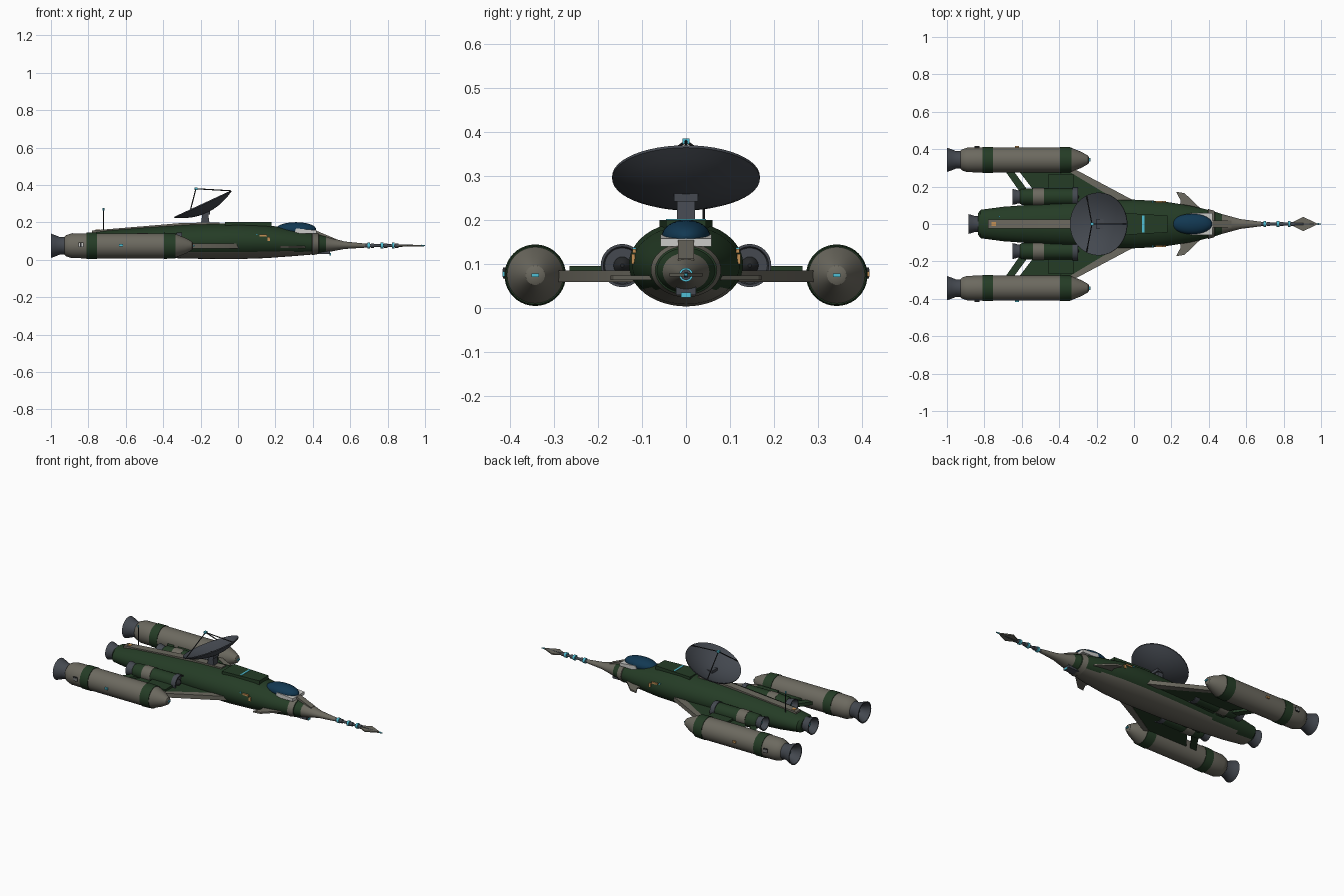
import bpy, bmesh, math
from mathutils import Vector, Matrix

if "Cube" in bpy.data.objects:
    bpy.data.objects.remove(bpy.data.objects["Cube"])

def material(name, r, g, b):
    m = bpy.data.materials.new(name)
    m.diffuse_color = (r, g, b, 1)
    m.use_nodes = True
    m.node_tree.nodes["Principled BSDF"].inputs["Base Color"].default_value = m.diffuse_color
    return m

GREEN = material("dark_green", .018, .045, .019)
GREY = material("warm_grey", .15, .142, .115)
STEEL = material("blue_steel", .058, .066, .08)
GLASS = material("canopy_blue", .006, .04, .085)
CYAN = material("cyan_light", .08, .52, .66)
ORANGE = material("orange_marker", .55, .28, .09)
PALE = material("pale_grey", .6, .6, .58)
DARK = material("dark_metal", .02, .022, .024)

def finish(bm, name, mats, rule=None, angle=30):
    bmesh.ops.recalc_face_normals(bm, faces=bm.faces)
    for f in bm.faces:
        f.smooth = True
        if rule:
            f.material_index = rule(f.calc_center_median())
    me = bpy.data.meshes.new(name)
    bm.to_mesh(me)
    bm.free()
    for m in mats:
        me.materials.append(m)
    me.set_sharp_from_angle(angle=math.radians(angle))
    ob = bpy.data.objects.new(name, me)
    bpy.context.collection.objects.link(ob)
    return ob

def loft(name, rows, mats, y=0, z=0, rule=None, n=32, mtx=None):
    """Skin elliptical rings (x, ry[, rz, cz]) along x."""
    bm = bmesh.new()
    rings = []
    for row in rows:
        x, ry = row[:2]
        rz, cz = row[2:] if len(row) == 4 else (ry, z)
        rings.append([bm.verts.new((x, y + ry * math.cos(2 * math.pi * i / n),
                                    cz + rz * math.sin(2 * math.pi * i / n))) for i in range(n)])
    for a, b in zip(rings, rings[1:]):
        for i in range(n):
            bm.faces.new((a[i], a[(i + 1) % n], b[(i + 1) % n], b[i]))
    bm.faces.new(rings[0])
    bm.faces.new(rings[-1])
    if mtx:
        bm.transform(mtx)
    return finish(bm, name, mats, rule)

def prism(name, pts, lo, hi, mat, plane="xy"):
    """Extrude a 2D outline; plane xy extrudes along z, xz along y."""
    bm = bmesh.new()
    put = (lambda p, h: (p[0], p[1], h)) if plane == "xy" else (lambda p, h: (p[0], h, p[1]))
    a = [bm.verts.new(put(p, lo)) for p in pts]
    b = [bm.verts.new(put(p, hi)) for p in pts]
    bm.faces.new(a)
    bm.faces.new(b)
    for i in range(len(pts)):
        j = (i + 1) % len(pts)
        bm.faces.new((a[i], a[j], b[j], b[i]))
    return finish(bm, name, [mat])

def box(name, c, size, mat):
    bm = bmesh.new()
    bmesh.ops.create_cube(bm, size=1, matrix=Matrix.Translation(c) @ Matrix.Diagonal((*size, 1)))
    return finish(bm, name, [mat])

def rod(name, p, q, r, mat, n=8):
    p, q = Vector(p), Vector(q)
    rot = Vector((1, 0, 0)).rotation_difference(q - p).to_matrix().to_4x4()
    return loft(name, [(0, r), ((q - p).length, r)], [mat], n=n, mtx=Matrix.Translation(p) @ rot)

def nozzle(name, x0, x1, r0, r1, y, z):
    """Hollow bell opening at x0 (rear) with a glowing disc inside."""
    d = x1 - x0
    loft(name, [(x1, r1), (x0 + d * .6, r1 * .97), (x0 + d * .3, (r0 + r1) / 2), (x0, r0),
                (x0, r0 * .9), (x0 + d * .4, r1 * .85), (x0 + d * .7, r1 * .7)], [STEEL], y, z)
    loft(name + "_glow", [(x0 + d * .6, r1 * .5), (x0 + d * .72, r1 * .5)], [CYAN], y, z)

# Fuselage with grey belly, collar and nose cone
def hull_colour(c):
    if c.x > .47 or .395 < c.x < .43:
        return 1
    return 1 if c.z < .042 and -.76 < c.x < .4 else 0
loft("fuselage", [(-.835, .055, .04, .09), (-.82, .076, .05, .09), (-.7, .092, .066, .092),
     (-.5, .107, .08, .094), (-.25, .123, .092, .098), (0, .13, .096, .1), (.15, .122, .089, .098),
     (.3, .098, .071, .091), (.395, .076, .059, .087), (.397, .08, .062, .087), (.43, .07, .055, .086),
     (.432, .066, .051, .086), (.47, .053, .043, .083), (.5, .045, .036, .081), (.57, .026, .02, .078),
     (.68, .012, .011, .076)], [GREEN, GREY], rule=hull_colour, n=48)
nozzle("tail_nozzle", -.885, -.825, .053, .043, 0, .09)

# Spine, raised deck and light strip
prism("spine", [(-.78, .12), (-.78, .157), (-.5, .18), (-.3, .197), (-.1, .2), (-.1, .16)], -.023, .023, GREY, "xz")
prism("deck", [(-.07, .06), (.18, .045), (.18, -.045), (-.07, -.06)], .16, .201, GREEN)
box("deck_light_strip", (.05, 0, .2), (.012, .09, .006), CYAN)
box("spine_marker", (-.75, 0, .159), (.022, .022, .006), ORANGE)

# Cockpit
prism("windshield_frame", [(.3, .14), (.31, .168), (.42, .158), (.42, .14)], -.058, .058, PALE, "xz")
bm = bmesh.new()
bmesh.ops.create_uvsphere(bm, u_segments=32, v_segments=16, radius=1,
    matrix=Matrix.Translation((.31, 0, .163)) @ Matrix.Diagonal((.108, .055, .038, 1)))
finish(bm, "canopy", [GLASS])
prism("nose_ridge", [(.42, .12), (.42, .155), (.52, .113), (.52, .09)], -.018, .018, GREY, "xz")

# Chin sensor
box("chin_sensor", (.455, 0, .043), (.075, .046, .026), STEEL)
box("chin_lens", (.493, 0, .03), (.006, .022, .012), CYAN)

# Nose probe with rings and blade tip
loft("probe", [(.66, .012), (.72, .008), (.85, .007), (.99, .003)], [STEEL], z=.076, n=16)
for x in (.7, .77, .83):
    loft("probe_ring", [(x - .007, .016), (x + .007, .016)], [CYAN], z=.076, n=16)
    loft("probe_collar", [(x + .01, .012), (x + .028, .012)], [STEEL], z=.076, n=16)
prism("probe_blade", [(.83, 0), (.905, .038), (.985, 0), (.905, -.038)], .0725, .0795, GREY)
loft("probe_tip", [(.98, .005), (1, .003)], [CYAN], z=.076, n=12)

# Dish antenna on its mount
normal = Vector((-.42, 0, .907)).normalized()
centre = Vector((-.19, 0, .3))
tilt = Matrix.Translation(centre) @ Vector((1, 0, 0)).rotation_difference(normal).to_matrix().to_4x4()
R, D = .168, .048
radii = [.01, .04, .075, .11, .14, R]
curve = [(D * ((r / R) ** 2 - 1), r) for r in radii]
loft("dish", [(x - .006, r) for x, r in curve] + curve[::-1], [STEEL], n=48, mtx=tilt)
feed = Vector((-.225, 0, .38))
for a in (0, 115, -115):
    t = math.radians(a)
    side = Vector((normal.z, 0, -normal.x))
    rim = centre + R * .98 * (side * math.cos(t) + Vector((0, 1, 0)) * math.sin(t))
    rod("feed_strut", rim, feed, .003, DARK)
box("dish_feed", feed, (.016, .016, .012), CYAN)
prism("dish_post", [(-.2, .18), (-.19, .25), (-.16, .25), (-.15, .18)], -.021, .021, STEEL, "xz")
box("dish_block", (-.175, 0, .252), (.05, .054, .018), STEEL)

# Whip antenna
rod("whip_antenna", (-.72, .04, .14), (-.72, .04, .27), .003, DARK)
rod("whip_tip", (-.72, .04, .265), (-.72, .04, .277), .005, CYAN)

for s in (1, -1):
    side = "left_" if s > 0 else "right_"
    def plan(pts):
        return [(x, s * y) for x, y in pts]

    # Wing, leading edge, rear strut, canard
    prism(side + "wing", plan([(-.04, .09), (-.04, .12), (-.35, .295), (-.625, .295), (-.49, .12), (-.49, .08)]), .063, .083, GREEN)
    prism(side + "wing_leading_edge", plan([(.03, .1), (-.01, .13), (-.33, .3), (-.38, .3), (-.08, .12), (-.08, .1)]), .06, .086, GREY)
    prism(side + "wing_strut", plan([(-.51, .1), (-.645, .285), (-.69, .285), (-.56, .1)]), .063, .083, GREEN)
    prism(side + "wing_box", plan([(-.46, .18), (-.46, .265), (-.32, .265), (-.32, .18)]), .07, .096, GREEN)
    prism(side + "canard", plan([(.38, .06), (.27, .165), (.225, .172), (.25, .125), (.24, .07)]), .064, .074, GREY)

    # Outer engine pod
    y = s * .343
    loft(side + "pod", [(-.93, .045), (-.92, .056), (-.89, .066), (-.81, .067), (-.81, .07), (-.755, .07), (-.755, .067),
         (-.395, .067), (-.395, .07), (-.335, .067), (-.335, .064), (-.28, .042), (-.245, .022), (-.24, .012)],
         [GREY, GREEN], y, .075,
         lambda c: int(-.811 < c.x < -.754 or -.396 < c.x < -.334), n=40)
    nozzle(side + "pod_nozzle", -1, -.92, .065, .048, y, .075)
    box(side + "pod_nose_light", (-.237, y, .075), (.008, .018, .008), CYAN)
    box(side + "pod_side_light", (-.625, s * .412, .078), (.02, .012, .012), ORANGE if s > 0 else CYAN)
    box(side + "pod_vent", (-.84, s * .411, .08), (.026, .01, .024), DARK)
    for dx in (-.007, .007):
        box(side + "pod_vent_slot", (-.84 + dx, s * .4165, .08), (.007, .003, .018), PALE)

    # Inner engine
    y = s * .145
    loft(side + "inner_engine", [(-.61, .036), (-.6, .043), (-.54, .045), (-.54, .047), (-.48, .047), (-.48, .045),
         (-.33, .045), (-.33, .049), (-.3, .049), (-.3, .043), (-.315, .04)], [GREEN, GREY, STEEL], y, .097,
         lambda c: 1 if -.541 < c.x < -.479 else 2 if c.x > -.331 else 0)
    loft(side + "intake_hub", [(-.32, .022), (-.305, .016), (-.295, .004)], [DARK], y, .097, n=16)
    nozzle(side + "inner_nozzle", -.65, -.6, .043, .036, y, .097)

    # Hull side markers
    box(side + "hull_marker", (.135, s * .118, .13), (.04, .008, .01), ORANGE)
    box(side + "hull_marker_small", (.165, s * .12, .112), (.014, .008, .022), ORANGE)
    box(side + "hull_light", (.1, s * .118, .135), (.01, .008, .006), CYAN)
